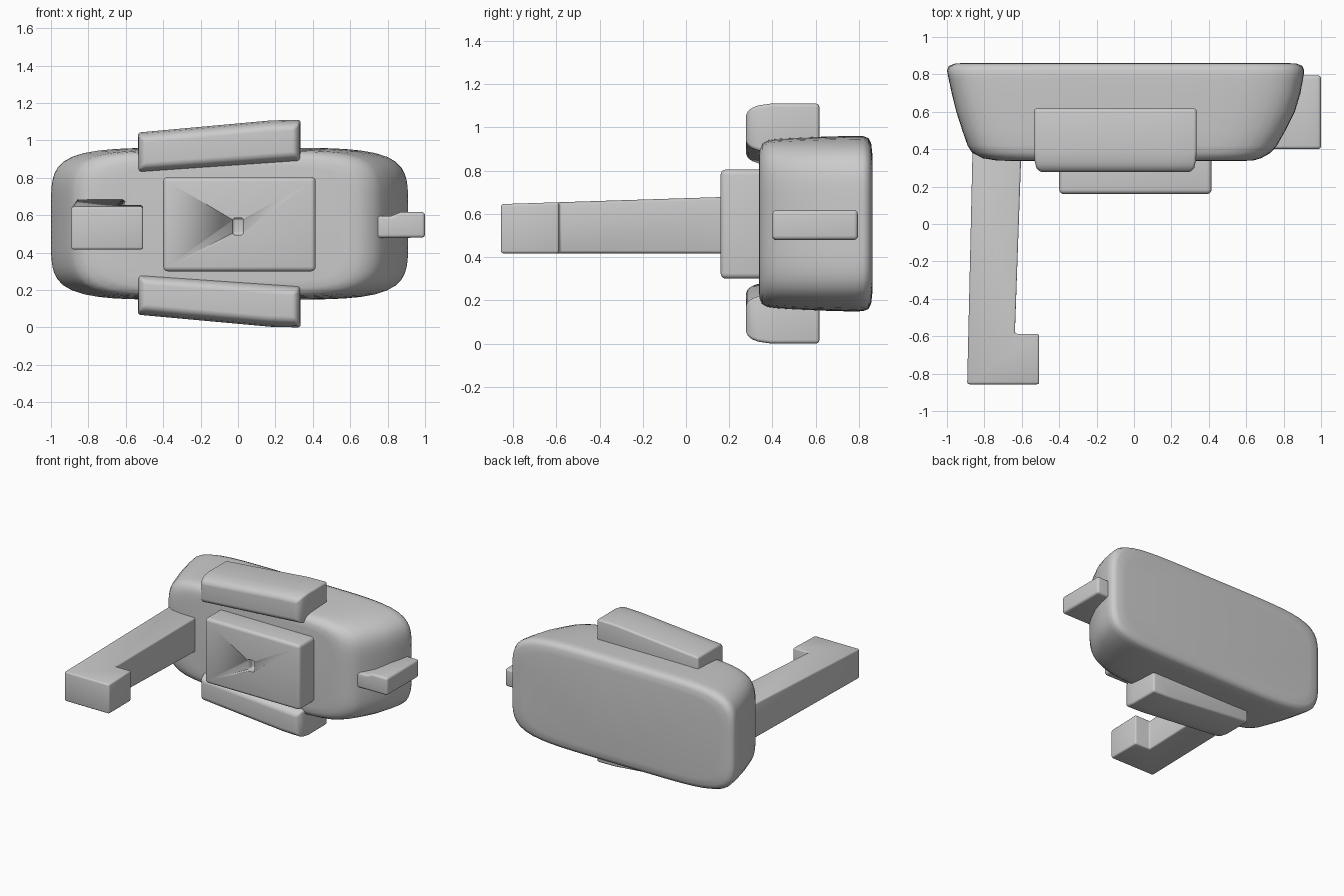
import bpy, bmesh, math

if "Cube" in bpy.data.objects:
    bpy.data.objects.remove(bpy.data.objects["Cube"])


def finish(name, bm, bevel=0.0, segments=4, angle=40):
    bmesh.ops.recalc_face_normals(bm, faces=bm.faces)
    mesh = bpy.data.meshes.new(name)
    bm.to_mesh(mesh)
    bm.free()
    ob = bpy.data.objects.new(name, mesh)
    bpy.context.collection.objects.link(ob)
    bpy.ops.object.select_all(action='DESELECT')
    ob.select_set(True)
    bpy.context.view_layer.objects.active = ob
    if bevel:
        mod = ob.modifiers.new("bevel", 'BEVEL')
        mod.width, mod.segments = bevel, segments
        mod.limit_method = 'ANGLE'
        mod.angle_limit = math.radians(25)
        bpy.ops.object.modifier_apply(modifier=mod.name)
    bpy.ops.object.shade_smooth_by_angle(angle=math.radians(angle))
    return ob


def loft(name, rings, **kw):
    bm = bmesh.new()
    loops = [[bm.verts.new(p) for p in ring] for ring in rings]
    n = len(loops[0])
    for a, b in zip(loops, loops[1:]):
        for i in range(n):
            j = (i + 1) % n
            bm.faces.new((a[i], a[j], b[j], b[i]))
    bm.faces.new(loops[0])
    bm.faces.new(loops[-1])
    return finish(name, bm, **kw)


def prism_y(name, profile, y0, y1, **kw):
    return loft(name, [[(x, y, z) for x, z in profile] for y in (y0, y1)], **kw)


def rect(x0, x1, z0, z1):
    return [(x0, z0), (x1, z0), (x1, z1), (x0, z1)]


def squircle(y, x0, x1, z0, z1, power=5.5, n=96):
    cx, cz, rx, rz = (x0 + x1) / 2, (z0 + z1) / 2, (x1 - x0) / 2, (z1 - z0) / 2
    pts = []
    for i in range(n):
        c, s = math.cos(math.tau * i / n), math.sin(math.tau * i / n)
        k = (abs(c) ** power + abs(s) ** power) ** (-1 / power)
        pts.append((cx + rx * c * k, y, cz + rz * s * k))
    return pts


# Main housing: rounded slab narrowing towards the front
sections = [
    (0.337, -0.66, 0.58, 0.25, 0.86), (0.34, -0.74, 0.64, 0.21, 0.90),
    (0.352, -0.81, 0.68, 0.18, 0.925), (0.38, -0.865, 0.73, 0.167, 0.942),
    (0.42, -0.89, 0.765, 0.162, 0.948), (0.50, -0.918, 0.81, 0.157, 0.952),
    (0.60, -0.95, 0.86, 0.153, 0.956), (0.70, -0.975, 0.89, 0.15, 0.959),
    (0.78, -0.992, 0.905, 0.148, 0.961), (0.82, -1.0, 0.91, 0.15, 0.96),
    (0.845, -0.99, 0.90, 0.16, 0.95), (0.857, -0.96, 0.87, 0.185, 0.925),
    (0.862, -0.90, 0.80, 0.23, 0.88)]
loft("housing", [squircle(*s) for s in sections], angle=60)

# Front panel with a small central socket
panel = prism_y("front_panel", rect(-0.40, 0.415, 0.30, 0.805), 0.16, 0.42, bevel=0.025)
cutter = prism_y("socket_cutter", rect(-0.03, 0.03, 0.495, 0.585), 0.10, 0.22, bevel=0.015)
cutter.hide_render = True
cut = panel.modifiers.new("socket", 'BOOLEAN')
cut.operation, cut.solver, cut.object = 'DIFFERENCE', 'EXACT', cutter

# Slanted pads above and below, mirrored about the housing's mid height
MID = 0.555
pad = [(-0.535, 0.825), (0.335, 0.885), (0.335, 1.11), (0.18, 1.107), (-0.535, 1.042)]
stations = [(0.278, 0.93, 0.62), (0.30, 0.97, 0.82), (0.335, 0.99, 0.93),
            (0.39, 1.0, 1.0), (0.617, 1.0, 1.0)]
for name, sign in (("top_pad", 1), ("bottom_pad", -1)):
    rings = []
    for y, sx, sz in stations:
        ring = []
        for x, z in pad:
            mid = 0.965 + 0.07 * (x + 0.1)
            zz = mid + (z - mid) * sz
            ring.append((-0.1 + (x + 0.1) * sx, y, MID + sign * (zz - MID)))
        rings.append(ring)
    loft(name, rings, bevel=0.045, segments=4, angle=50)

# Long arm with a hooked end, top sloping gently upward to the housing
outline = [(-0.892, -0.857), (-0.507, -0.857), (-0.507, -0.587), (-0.637, -0.587),
           (-0.60, 0.45), (-0.862, 0.45)]
loft("hooked_arm", [[(x, y, 0.417) for x, y in outline],
                    [(x, y, 0.645 + 0.032 * (y + 0.857)) for x, y in outline]],
     bevel=0.012, segments=3)

# Side tab with a slightly thicker tip
tab = [(0.70, 0.478), (1.0, 0.48), (1.0, 0.617), (0.87, 0.617), (0.82, 0.597), (0.70, 0.595)]
prism_y("side_tab", tab, 0.40, 0.795, bevel=0.018)
